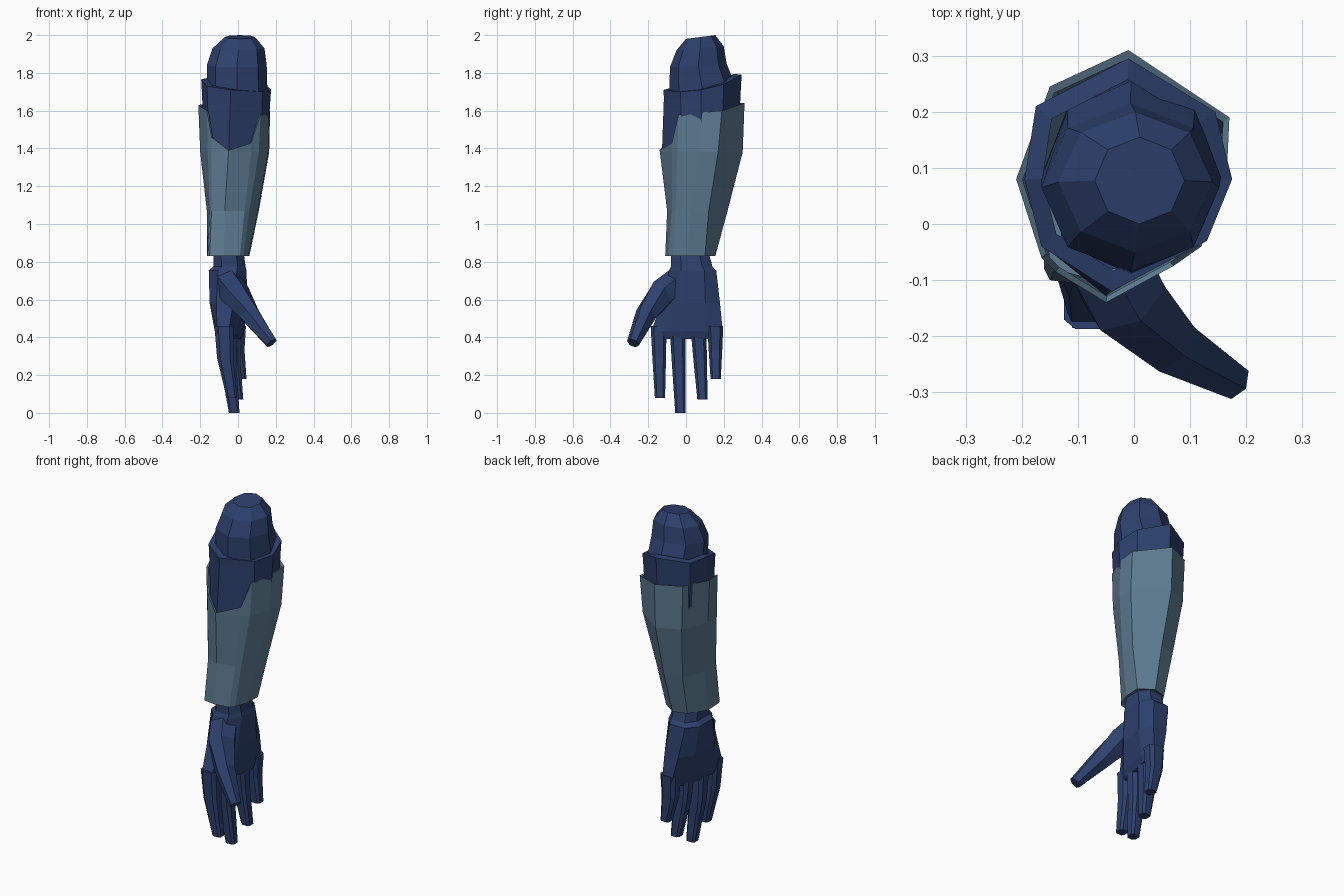
import bpy, bmesh, math
from mathutils import Vector

if "Cube" in bpy.data.objects:
    bpy.data.objects.remove(bpy.data.objects["Cube"])


def material(name, rgb):
    m = bpy.data.materials.new(name)
    m.diffuse_color = (*rgb, 1)
    m.use_nodes = True
    m.node_tree.nodes["Principled BSDF"].inputs["Base Color"].default_value = m.diffuse_color
    return m


NAVY = material("navy", (0.026, 0.052, 0.155))
STEEL = material("steel_blue", (0.11, 0.2, 0.285))


def loft(name, rings, mat, cap_start=True, cap_end=True):
    """Skin a list of equal-length rings with flat quads."""
    bm = bmesh.new()
    vs = [[bm.verts.new(p) for p in r] for r in rings]
    n = len(rings[0])
    for a, b in zip(vs, vs[1:]):
        for i in range(n):
            j = (i + 1) % n
            bm.faces.new((a[i], a[j], b[j], b[i]))
    if cap_start:
        bm.faces.new(vs[0])
    if cap_end:
        bm.faces.new(vs[-1])
    bmesh.ops.recalc_face_normals(bm, faces=bm.faces)
    me = bpy.data.meshes.new(name)
    bm.to_mesh(me)
    bm.free()
    me.materials.append(mat)
    ob = bpy.data.objects.new(name, me)
    bpy.context.collection.objects.link(ob)
    return ob


def scaled(ring, s, dz=0):
    """Shrink a ring towards its centre and shift it vertically."""
    cx = sum(p[0] for p in ring) / len(ring)
    cy = sum(p[1] for p in ring) / len(ring)
    return [(cx + (x - cx) * s, cy + (y - cy) * s, z + dz) for x, y, z in ring]


def oval(z, x0, x1, y0, y1, tilt=0):
    """Eight-sided ring filling the given bounds, tilted front to back."""
    pts = []
    for k in range(8):
        a = k * math.pi / 4
        s = math.sin(a)
        pts.append(((x0 + x1) / 2 + (x1 - x0) / 2 * math.cos(a),
                    (y0 + y1) / 2 + (y1 - y0) / 2 * s, z + tilt * s))
    return pts


def section(z, cx, rx, cy, ry, skew=0.0, c=0.5):
    """Chamfered rectangle used for palm and fingers."""
    uv = [(-c, -1), (c, -1), (1, -c), (1, c), (c, 1), (-c, 1), (-1, c), (-1, -c)]
    return [(cx + skew * v + rx * u, cy + ry * v, z) for u, v in uv]


# Domed end of the upper arm
loft("upper_arm_dome", [
    oval(1.66, -.165, .155, -.09, .26),
    oval(1.73, -.165, .155, -.088, .255, .02),
    oval(1.84, -.165, .152, -.085, .215, .01),
    oval(1.93, -.135, .14, -.05, .2, .01),
    oval(1.99, -.07, .09, 0, .155, .01)], NAVY)

# Elbow cuff with a pointed front tab
cuff = [(-.04, -.12, 1.71), (.13, -.03, 1.70), (.175, .08, 1.71), (.145, .2, 1.74),
        (-.01, .295, 1.79), (-.175, .21, 1.77), (-.195, .08, 1.765), (-.165, -.04, 1.73)]
hem = [(x, y, 1.5) for x, y, z in scaled(cuff, .93)]
hem[0] = (-.05, -.128, 1.36)
hem[1] = (.121, -.022, 1.42)
hem[7] = (-.153, -.04, 1.42)
loft("elbow_cuff", [scaled(cuff, .82, .005), cuff, scaled(cuff, .985, -.04), hem],
     NAVY, cap_start=False, cap_end=False)

# Forearm sleeve, notched at the front for the tab
top = [(-.05, -.14, 1.39), (.07, -.075, 1.43), (.12, -.04, 1.58), (.165, .08, 1.59),
       (.17, .19, 1.60), (-.01, .31, 1.64), (-.15, .245, 1.64), (-.21, .08, 1.63),
       (-.165, -.06, 1.60), (-.14, -.085, 1.46)]
mid = [(-.05, -.138), (.07, -.075), (.11, -.045), (.16, .07), (.165, .17),
       (-.01, .30), (-.14, .24), (-.20, .08), (-.16, -.06), (-.14, -.085)]
low = [(-.07, -.10), (.035, -.075), (.06, -.055), (.105, .03), (.11, .12),
       (-.01, .22), (-.11, .19), (-.165, .06), (-.15, -.06), (-.14, -.08)]
end = [(-.075, -.11), (.01, -.095), (.03, -.07), (.055, 0), (.06, .10),
       (-.02, .155), (-.10, .13), (-.165, .03), (-.16, -.08), (-.15, -.10)]
bottom = [(x, y, .83) for x, y in end]
loft("forearm_sleeve", [
    scaled(top, .94, -.005), top,
    [(x, y, 1.38) for x, y in mid],
    [(x, y, 1.07) for x, y in low],
    bottom, scaled(bottom, .85, .01)], STEEL, cap_start=False)

# Wrist and palm
loft("palm", [
    section(.85, -.05, .08, .02, .10),
    section(.775, -.045, .085, .03, .11),
    section(.755, -.055, .10, .035, .125),
    section(.58, -.05, .09, .025, .155, .02),
    section(.43, -.045, .06, .005, .19, .035),
    section(.39, -.045, .045, .005, .175, .035)], NAVY)

# Fingers: base x/y, tip x/y, tip height
FINGERS = {
    "index_finger": (-.075, -.145, -.032, -.138, .08),
    "middle_finger": (-.055, -.045, -.02, -.03, 0),
    "ring_finger": (-.035, .065, .0, .087, .07),
    "little_finger": (-.008, .155, .017, .157, .18)}
for name, (bx, by, tx, ty, tz) in FINGERS.items():
    rings = []
    for t, rx, ry in ((0, .05, .042), (.45, .043, .036), (1, .028, .027)):
        bend = -.012 * math.sin(math.pi * t)
        rings.append(section(.46 + (tz - .46) * t, bx + (tx - bx) * t + bend, rx,
                             by + (ty - by) * t, ry, 0, .6))
    loft(name, rings, NAVY)

# Thumb swept along a bent path
path = [Vector(p) for p in ((-.07, -.02, .71), (-.015, -.13, .63),
                            (.06, -.21, .525), (.178, -.28, .37))]
radii = (.08, .08, .058, .034)
rings = []
for i, (p, r) in enumerate(zip(path, radii)):
    d = (path[min(i + 1, 3)] - path[max(i - 1, 0)]).normalized()
    side = d.cross(Vector((0, 0, 1))).normalized()
    up = side.cross(d)
    rings.append([p + r * (side * math.cos(k * math.pi / 3 + .5)
                           + up * math.sin(k * math.pi / 3 + .5)) for k in range(6)])
loft("thumb", rings, NAVY)
